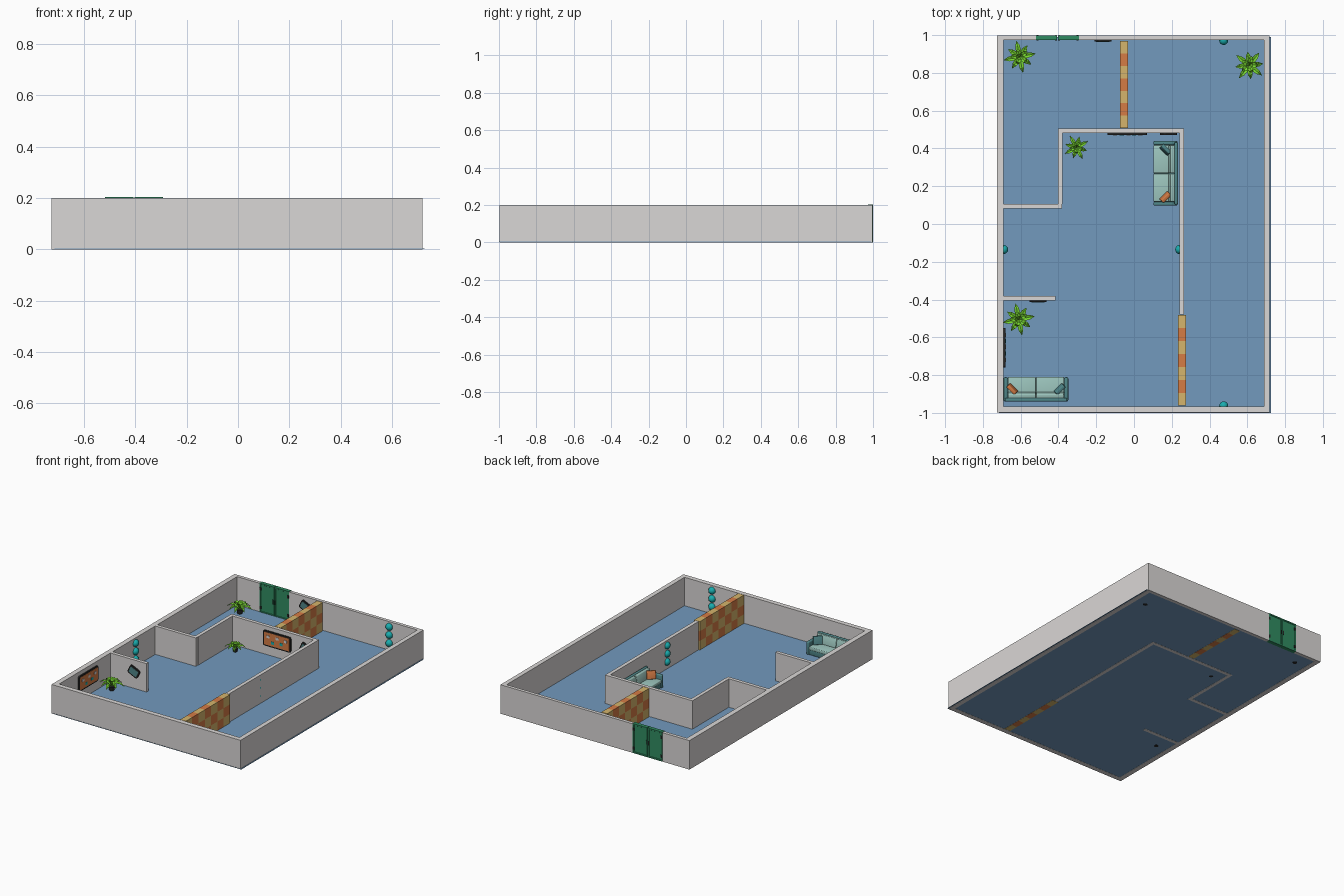
import bpy, bmesh, math
from mathutils import Matrix, Vector

if "Cube" in bpy.data.objects:
    bpy.data.objects.remove(bpy.data.objects["Cube"], do_unlink=True)


def material(name, *rgb):
    m = bpy.data.materials.new(name)
    m.use_nodes = True
    m.diffuse_color = (*rgb, 1)
    m.node_tree.nodes["Principled BSDF"].inputs["Base Color"].default_value = (*rgb, 1)
    return m


WALL = material("wall_white", 0.7, 0.68, 0.67)
FLOOR = material("floor_blue", 0.17, 0.32, 0.51)
TAN = material("tile_tan", 0.66, 0.46, 0.15)
ORANGE = material("orange", 0.66, 0.2, 0.06)
LEAF = material("leaf_green", 0.18, 0.66, 0.03)
PALE = material("sofa_pale_teal", 0.34, 0.57, 0.52)
DEEP = material("sofa_deep_teal", 0.08, 0.24, 0.25)
TEAL = material("ball_teal", 0.01, 0.42, 0.43)
GREEN = material("door_green", 0.03, 0.26, 0.12)
BLACK = material("black", 0.02, 0.02, 0.02)


def finish(bm, name, *mats, matrix=Matrix(), smooth=False, bevel=0):
    mesh = bpy.data.meshes.new(name)
    bm.to_mesh(mesh)
    bm.free()
    ob = bpy.data.objects.new(name, mesh)
    bpy.context.collection.objects.link(ob)
    for m in mats:
        mesh.materials.append(m)
    ob.matrix_world = matrix
    if bevel:
        b = ob.modifiers.new("soft_edges", "BEVEL")
        b.width, b.segments = bevel, 3
    if smooth:
        for p in mesh.polygons:
            p.use_smooth = True
    return ob


def cuboid(bm, x, y, z):
    lo, hi = Vector((x[0], y[0], z[0])), Vector((x[1], y[1], z[1]))
    place = Matrix.Translation((lo + hi) / 2) @ Matrix.Diagonal((*(hi - lo), 1))
    return bmesh.ops.create_cube(bm, size=1, matrix=place)["verts"]


def box(name, mat, x, y, z, **kw):
    bm = bmesh.new()
    cuboid(bm, x, y, z)
    return finish(bm, name, mat, **kw)


# Floor and walls
H = (0, 0.2)
box("floor", FLOOR, (-0.715, 0.725), (-1, 0.99), (0.001, 0.004))
for name, x, y in (
    ("left_wall", (-0.725, -0.69), (-0.998, 0.998)),
    ("right_wall", (0.687, 0.718), (-0.998, 0.998)),
    ("front_wall", (-0.69, 0.687), (-0.998, -0.965)),
    ("back_wall_a", (-0.69, -0.518), (0.975, 0.998)),
    ("back_wall_b", (-0.292, 0.687), (0.975, 0.998)),
    ("alcove_front", (-0.69, -0.38), (0.083, 0.107)),
    ("alcove_side", (-0.402, -0.378), (0.107, 0.505)),
    ("inner_back_wall", (-0.378, 0.24), (0.481, 0.505)),
    ("inner_side_wall", (0.24, 0.265), (-0.48, 0.505)),
    ("stub_wall", (-0.69, -0.415), (-0.405, -0.381)),
):
    box(name, WALL, x, y, H)


# Chequered partitions
def partition(name, x, y, cols=7, rows=3):
    bm = bmesh.new()
    cuboid(bm, x, y, H)
    dy, dz = (y[1] - y[0]) / cols, H[1] / rows
    cuts = [((0, y[0] + i * dy, 0), (0, 1, 0)) for i in range(1, cols)]
    cuts += [((0, 0, j * dz), (0, 0, 1)) for j in range(1, rows)]
    for co, no in cuts:
        bmesh.ops.bisect_plane(bm, geom=bm.verts[:] + bm.edges[:] + bm.faces[:],
                               plane_co=co, plane_no=no)
    for f in bm.faces:
        c = f.calc_center_median()
        i = min(cols - 1, max(0, int((c.y - y[0]) / dy)))
        j = min(rows - 1, max(0, int(c.z / dz)))
        f.material_index = (i + j) % 2
    finish(bm, name, TAN, ORANGE)


partition("back_partition", (-0.075, -0.031), (0.508, 0.968))
partition("front_partition", (0.232, 0.276), (-0.962, -0.482))

# Double door with recessed panels, hinges and handles
MID = -0.405
for side, name in ((-1, "left"), (1, "right")):
    xs = sorted((MID + side * 0.002, MID + side * 0.113))
    bm = bmesh.new()
    cuboid(bm, xs, (0.973, 0.999), (0, 0.203))
    bm.normal_update()
    for f in [f for f in bm.faces if abs(f.normal.y) > 0.9]:
        bmesh.ops.inset_region(bm, faces=[f], thickness=0.012, depth=0)
        bmesh.ops.inset_region(bm, faces=[f], thickness=0.003, depth=-0.003)
    finish(bm, name + "_door", GREEN)
    bm = bmesh.new()
    for z in (0.035, 0.165):
        hx = sorted((MID + side * 0.1, MID + side * 0.112))
        cuboid(bm, hx, (0.971, 1), (z - 0.01, z + 0.01))
    hx = sorted((MID + side * 0.006, MID + side * 0.011))
    cuboid(bm, hx, (0.969, 1), (0.085, 0.115))
    finish(bm, name + "_door_hardware", BLACK)


# Framed wall pieces, built facing -y
def plaque(bm, w, h, r, y0, y1, index, at=(0, 0)):
    pts = []
    for k in range(4):
        sx, sz = (1, -1, -1, 1)[k], (1, 1, -1, -1)[k]
        for s in range(4):
            a = math.radians(90 * k + 30 * s)
            pts.append((at[0] + sx * (w / 2 - r) + r * math.cos(a),
                        at[1] + sz * (h / 2 - r) + r * math.sin(a)))
    face = bm.faces.new([bm.verts.new((x, y0, z)) for x, z in pts])
    out = bmesh.ops.extrude_face_region(bm, geom=[face])["geom"]
    top = [v for v in out if isinstance(v, bmesh.types.BMVert)]
    bmesh.ops.translate(bm, verts=top, vec=(0, y1 - y0, 0))
    for f in {f for v in [*face.verts, *top] for f in v.link_faces}:
        f.material_index = index


def wall_piece(name, loc, w, h, panel, turn=0, tilt=0, notes=()):
    bm = bmesh.new()
    plaque(bm, w, h, 0.012, 0, -0.009, 0)
    plaque(bm, w - 0.018, h - 0.018, 0.006, -0.002, -0.011, 1)
    for i, at in enumerate(notes):
        plaque(bm, 0.022, 0.018, 0.002, -0.01, -0.013, 2 + i % 2, at)
    bmesh.ops.recalc_face_normals(bm, faces=bm.faces[:])
    place = (Matrix.Translation(loc) @ Matrix.Rotation(math.radians(turn), 4, "Z")
             @ Matrix.Rotation(math.radians(tilt), 4, "Y"))
    finish(bm, name, BLACK, panel, WALL, TEAL, matrix=place)


NOTES = ((-0.065, 0.015), (-0.03, -0.02), (0.005, 0.018), (0.035, -0.012), (0.068, 0.016))
wall_piece("inner_notice_board", (-0.035, 0.481, 0.12), 0.21, 0.105, ORANGE, notes=NOTES)
wall_piece("left_notice_board", (-0.69, -0.655, 0.12), 0.21, 0.105, ORANGE, 90, notes=NOTES)
for i, loc in enumerate(((-0.165, 0.975, 0.135), (0.183, 0.481, 0.125), (-0.508, -0.405, 0.122))):
    wall_piece(f"tilted_picture_{i + 1}", loc, 0.08, 0.062, DEEP, tilt=25)

# Columns of wall balls
for x, y in ((0.475, 0.972), (0.475, -0.963), (-0.69, -0.135), (0.242, -0.135)):
    bm = bmesh.new()
    for z in (0.054, 0.11, 0.166):
        bmesh.ops.create_uvsphere(bm, u_segments=20, v_segments=12, radius=0.024,
                                  matrix=Matrix.Translation((x, y, z)))
    finish(bm, "wall_balls", TEAL, smooth=True)


# Potted plants
def plant(name, x, y, size, turn):
    bm = bmesh.new()
    bmesh.ops.create_cone(bm, cap_ends=True, segments=12, radius1=0.015, radius2=0.022,
                          depth=0.032, matrix=Matrix.Translation((0, 0, 0.016)))
    for f in bm.faces:
        f.material_index = 1
    for count, reach, rise, off in ((8, 0.085, 0.028, 0), (5, 0.05, 0.05, 0.4)):
        for k in range(count):
            a = off + math.tau * k / count
            length = reach * (1 - 0.15 * (k % 2))
            rows = []
            for t, z, w in ((0.05, 0, 0.005), (0.35, 0.8, 0.014), (0.7, 0.9, 0.012), (1, 0.35, 0.001)):
                rows.append([bm.verts.new((
                    t * length * math.cos(a) - s * w * math.sin(a),
                    t * length * math.sin(a) + s * w * math.cos(a),
                    0.032 + rise * z + abs(s) * w * 0.4)) for s in (-1, 0, 1)])
            for p, q in zip(rows, rows[1:]):
                for i in (0, 1):
                    bm.faces.new((p[i], q[i], q[i + 1], p[i + 1]))
    finish(bm, name, LEAF, BLACK, matrix=Matrix.Translation((x, y, 0))
           @ Matrix.Rotation(turn, 4, "Z") @ Matrix.Scale(size, 4))


plant("back_left_plant", -0.605, 0.885, 1, 0.2)
plant("back_right_plant", 0.61, 0.84, 1, 0.9)
plant("alcove_plant", -0.305, 0.405, 0.8, 0.5)
plant("front_plant", -0.61, -0.505, 1, 0.2)


# Two-seat sofas, built facing +y
def sofa(name, x, y, turn):
    place = Matrix.Translation((x, y, 0)) @ Matrix.Rotation(math.radians(turn), 4, "Z")

    def part(label, mat, *dims, local=Matrix(), bevel=0.005):
        box(f"{name}_{label}", mat, *dims, matrix=place @ local, bevel=bevel, smooth=True)

    part("base", DEEP, (-0.155, 0.155), (-0.06, 0.06), (0.004, 0.042))
    part("back", DEEP, (-0.165, 0.165), (-0.066, -0.046), (0.004, 0.122), bevel=0.007)
    for s, side in ((-1, "right"), (1, "left")):
        part(side + "_arm", DEEP, sorted((s * 0.15, s * 0.171)), (-0.064, 0.064), (0.002, 0.092), bevel=0.007)
        xs = sorted((s * 0.001, s * 0.149))
        part(side + "_seat", PALE, xs, (-0.045, 0.065), (0.04, 0.062))
        part(side + "_back_cushion", PALE, xs, (-0.013, 0.013), (0, 0.062),
             local=Matrix.Translation((0, -0.026, 0.058)) @ Matrix.Rotation(math.radians(12), 4, "X"))
        part(side + "_pillow", ORANGE if s < 0 else DEEP, (-0.03, 0.03), (-0.01, 0.01), (0, 0.056),
             local=Matrix.Translation((s * 0.12, 0.006, 0.062))
             @ Matrix.Rotation(math.radians(s * 45), 4, "Z") @ Matrix.Rotation(math.radians(15), 4, "X"))


sofa("front_sofa", -0.519, -0.875, 0)
sofa("inner_sofa", 0.167, 0.268, 90)
